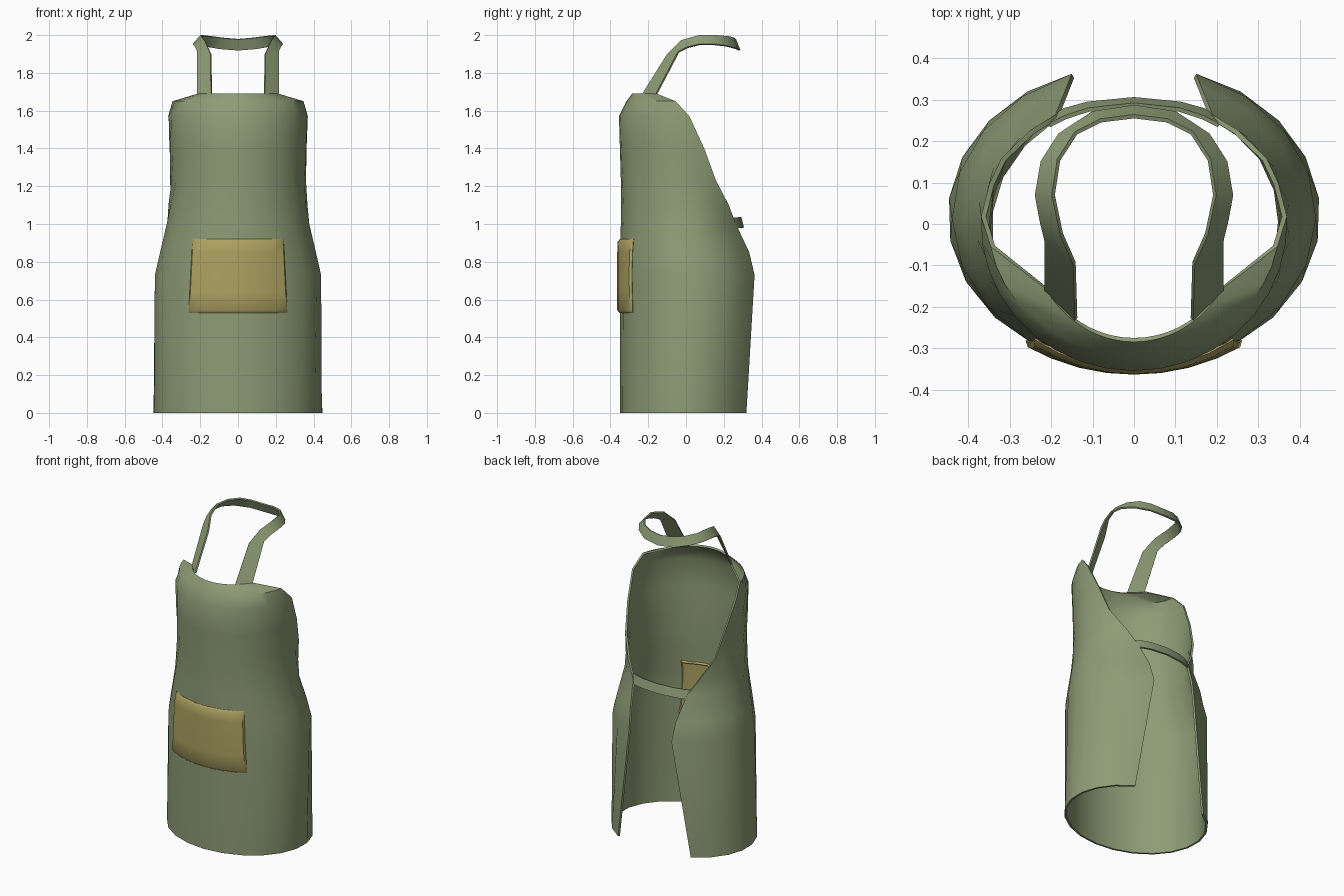
import bpy
from math import sin, cos, asin, radians

if "Cube" in bpy.data.objects:
    bpy.data.objects.remove(bpy.data.objects["Cube"])


def material(name, rgb):
    m = bpy.data.materials.new(name)
    m.diffuse_color = (*rgb, 1)
    m.use_nodes = True
    m.node_tree.nodes["Principled BSDF"].inputs["Base Color"].default_value = m.diffuse_color
    return m


GREEN = material("green_cloth", (0.27, 0.33, 0.18))
YELLOW = material("yellow_cloth", (0.42, 0.36, 0.12))


def sheet(name, rows, mat, thickness, offset):
    """Cloth sheet from a grid of points, thickened and smooth shaded."""
    n = len(rows[0])
    verts = [p for row in rows for p in row]
    faces = [(r * n + c, r * n + c + 1, (r + 1) * n + c + 1, (r + 1) * n + c)
             for r in range(len(rows) - 1) for c in range(n - 1)]
    me = bpy.data.meshes.new(name)
    me.from_pydata(verts, [], faces)
    me.materials.append(mat)
    ob = bpy.data.objects.new(name, me)
    bpy.context.collection.objects.link(ob)
    bpy.ops.object.select_all(action='DESELECT')
    ob.select_set(True)
    bpy.context.view_layer.objects.active = ob
    mod = ob.modifiers.new("thickness", 'SOLIDIFY')
    mod.thickness, mod.offset = thickness, offset
    bpy.ops.object.modifier_apply(modifier=mod.name)
    bpy.ops.object.shade_smooth_by_angle(angle=radians(40))
    return ob


# Body sections: z, half width, front y, centre y, back depth, end angle
SECTIONS = [
    (0.00, 0.450, -0.350, 0.02, 0.366, 145),
    (0.73, 0.440, -0.350, 0.02, 0.365, 160),
    (0.85, 0.413, -0.350, 0.01, 0.353, 157),
    (1.00, 0.380, -0.345, 0.00, 0.305, 150),
    (1.10, 0.368, -0.344, 0.00, 0.310, 137),
    (1.23, 0.360, -0.345, 0.00, 0.350, 117),
    (1.40, 0.364, -0.350, 0.00, 0.350, 106),
    (1.57, 0.370, -0.355, 0.00, 0.350, 93),
    (1.65, 0.352, -0.315, 0.00, 0.315, 80),
    (1.69, 0.256, -0.285, 0.00, 0.285, 57),
]


def section(z):
    """Section values at any height."""
    for a, b in zip(SECTIONS, SECTIONS[1:]):
        if z <= b[0]:
            f = (z - a[0]) / (b[0] - a[0])
            return [p + (q - p) * f for p, q in zip(a, b)]


def point(s, t, out=0.0):
    z, w, front, cy, back, _ = s
    depth = (cy - front) if cos(t) > 0 else back
    return ((w + out) * sin(t), cy - (depth + out) * cos(t), z)


# Wrapped body, open at the back
COLS = 9
body = [[point(s, radians(s[5]) * c / COLS) for c in range(-COLS, COLS + 1)]
        for s in SECTIONS]
sheet("apron_body", body, GREEN, 0.012, -1)

# Pocket follows the body front and shows through on the inside
fracs = [-1, -0.96, -0.75, -0.5, -0.25, 0, 0.25, 0.5, 0.75, 0.96, 1]
heights = [0.53, 0.545, 0.64, 0.73, 0.85, 0.905, 0.92]
pocket = []
for z in heights:
    s = section(z)
    half = 0.26 - 0.02 * (z - 0.53) / 0.39
    row = []
    for f in fracs:
        border = z in (0.53, 0.92) or abs(f) == 1
        row.append(point(s, asin(half * f / s[1]), 0.003 if border else 0.014))
    pocket.append(row)
sheet("front_pocket", pocket, YELLOW, 0.033, -1)


def band(name, half_pairs):
    """Mirrored ribbon; half_pairs run from the right end to x = 0."""
    left = [[(-x, y, z) for x, y, z in pair] for pair in half_pairs[-2::-1]]
    sheet(name, half_pairs + left, GREEN, 0.010, 0)


# Neck strap: inner / outer edge pairs
band("neck_strap", [
    [(0.140, -0.230, 1.685), (0.213, -0.158, 1.685)],
    [(0.144, -0.095, 1.900), (0.213, -0.040, 1.910)],
    [(0.175, -0.025, 1.970), (0.225, 0.010, 1.935)],
    [(0.195, 0.070, 1.997), (0.236, 0.070, 1.950)],
    [(0.182, 0.155, 1.997), (0.222, 0.150, 1.950)],
    [(0.140, 0.220, 1.993), (0.180, 0.215, 1.942)],
    [(0.080, 0.250, 1.985), (0.100, 0.268, 1.928)],
    [(0.000, 0.260, 1.978), (0.000, 0.283, 1.920)],
])

# Waist tie across the back opening
band("waist_tie", [
    [(0.205, 0.238, 1.030), (0.200, 0.252, 0.975)],
    [(0.165, 0.258, 1.033), (0.170, 0.275, 0.978)],
    [(0.110, 0.276, 1.035), (0.112, 0.291, 0.980)],
    [(0.000, 0.288, 1.036), (0.000, 0.302, 0.981)],
])
